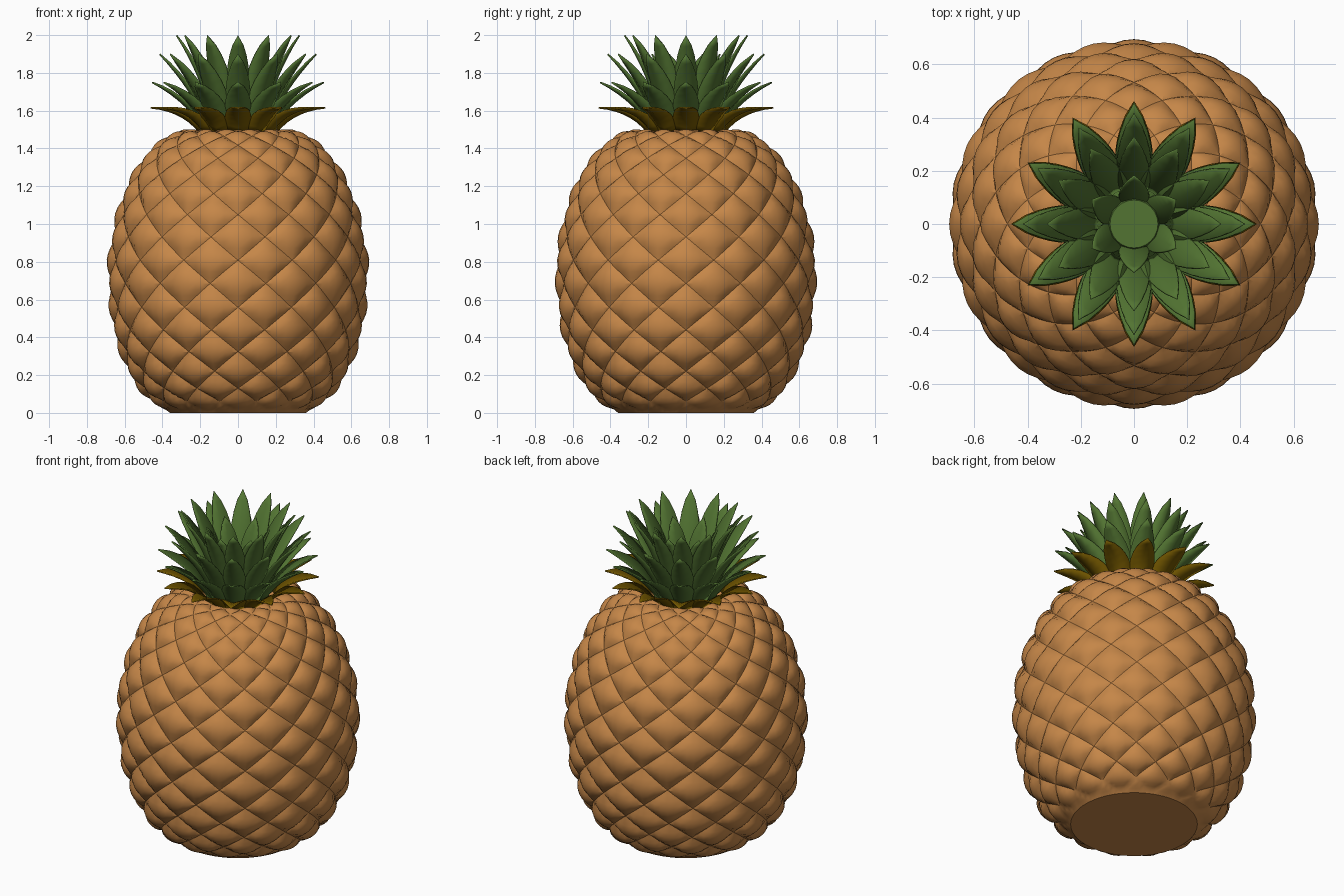
import bpy, bmesh, math
from mathutils import Vector

if "Cube" in bpy.data.objects:
    bpy.data.objects.remove(bpy.data.objects["Cube"])


def material(name, rgb):
    m = bpy.data.materials.new(name)
    m.diffuse_color = (*rgb, 1)
    m.use_nodes = True
    m.node_tree.nodes["Principled BSDF"].inputs["Base Color"].default_value = m.diffuse_color
    return m


def finish(bm, name, mat, angle):
    bmesh.ops.recalc_face_normals(bm, faces=bm.faces)
    me = bpy.data.meshes.new(name)
    bm.to_mesh(me)
    bm.free()
    me.materials.append(mat)
    ob = bpy.data.objects.new(name, me)
    bpy.context.collection.objects.link(ob)
    bpy.ops.object.select_all(action='DESELECT')
    ob.select_set(True)
    bpy.context.view_layer.objects.active = ob
    bpy.ops.object.shade_smooth_by_angle(angle=math.radians(angle))
    return ob


skin = material("orange_brown_skin", (0.56, 0.24, 0.065))
green = material("leaf_green", (0.085, 0.175, 0.032))
olive = material("olive_leaf", (0.17, 0.095, 0.0))

# fruit outline (radius, height)
PROFILE = [Vector(p) for p in [
    (.36, .008), (.44, .04), (.52, .11), (.585, .21), (.64, .34), (.675, .48), (.69, .62),
    (.697, .78), (.675, .95), (.64, 1.09), (.585, 1.23), (.51, 1.35), (.42, 1.44),
    (.32, 1.495), (.22, 1.50), (.15, 1.49)]]


def smooth_curve(pts, steps):
    out = []
    for i in range(len(pts) - 1):
        a, b, c, d = pts[max(i - 1, 0)], pts[i], pts[i + 1], pts[min(i + 2, len(pts) - 1)]
        for k in range(steps):
            t = k / steps
            out.append(.5 * (2 * b + (c - a) * t + (2 * a - 5 * b + 4 * c - d) * t**2
                             + (3 * b - a - 3 * c + d) * t**3))
    return out + [pts[-1]]


# resample so diamonds shrink towards both ends
AROUND, HIGH, SUB = 14, 9, 8
curve = smooth_curve(PROFILE, 20)
dist = [0]
for a, b in zip(curve, curve[1:]):
    dist.append(dist[-1] + (b - a).length / ((a.x + b.x) / 2) ** .6)
rows, k = [], 0
for j in range(HIGH * SUB + 1):
    s = dist[-1] * j / (HIGH * SUB)
    while k < len(dist) - 2 and dist[k + 1] < s:
        k += 1
    f = (s - dist[k]) / (dist[k + 1] - dist[k])
    tangent = (curve[k + 1] - curve[k]).normalized()
    rows.append((curve[k].lerp(curve[k + 1], f), Vector((tangent.y, -tangent.x))))

# fruit body: puffed diamonds between two sets of spiral grooves
bm = bmesh.new()
cols = AROUND * SUB
grid = []
for j, (p, n) in enumerate(rows):
    ring = []
    for i in range(cols):
        puff = abs(math.sin(math.pi * (i + j) / SUB) * math.sin(math.pi * (i - j) / SUB)) ** .6
        depth = .033 * min(1, p.x / .6) * min(1, j / 5)
        q = p - n * depth * (1 - puff)
        ang = 2 * math.pi * i / cols - math.pi / 2
        ring.append(bm.verts.new((q.x * math.cos(ang), q.x * math.sin(ang), max(q.y, 0))))
    grid.append(ring)
for j in range(len(rows) - 1):
    for i in range(cols):
        a, b = grid[j][i], grid[j][(i + 1) % cols]
        c, d = grid[j + 1][(i + 1) % cols], grid[j + 1][i]
        tris = ((a, b, d), (b, c, d)) if (i + j + 1) % SUB == 0 else ((a, b, c), (a, c, d))
        for t in tris:
            bm.faces.new(t)
for v in grid[0]:
    v.co.z = 0
bm.faces.new(grid[0])
bm.faces.new(grid[-1])
finish(bm, "fruit_body", skin, 35)


# one ring of pointed, cupped leaves
def leaf_ring(name, mat, count, base, ctrl, tip, half_width, phase=0):
    bm = bmesh.new()
    base, ctrl, tip = Vector(base), Vector(ctrl), Vector(tip)
    steps = 7
    for n in range(count):
        ang = 2 * math.pi * (n + phase) / count - math.pi / 2
        out = Vector((math.cos(ang), math.sin(ang), 0))
        side = Vector((-out.y, out.x, 0))
        prev = None
        for k in range(steps):
            t = k / steps
            p = base * (1 - t)**2 + ctrl * 2 * t * (1 - t) + tip * t * t
            w = half_width * (1 - t) ** .8 * (.7 + 1.3 * t)
            mid = out * p.x + Vector((0, 0, p.y))
            lift = (Vector((0, 0, .25)) - out * .2) * w
            cur = [bm.verts.new(mid + lift - side * w), bm.verts.new(mid),
                   bm.verts.new(mid + lift + side * w)]
            if prev:
                for m in (0, 1):
                    bm.faces.new((prev[m], prev[m + 1], cur[m + 1], cur[m]))
            prev = cur
        end = bm.verts.new(out * tip.x + Vector((0, 0, tip.y)))
        bm.faces.new((prev[0], prev[1], end))
        bm.faces.new((prev[1], prev[2], end))
    ob = finish(bm, name, mat, 40)
    mod = ob.modifiers.new("thickness", 'SOLIDIFY')
    mod.thickness = .008
    mod.offset = 0


# crown of leaves, from the outside in
leaf_ring("dry_leaves", olive, 12, (.20, 1.48), (.29, 1.60), (.462, 1.615), .085)
leaf_ring("outer_leaves", green, 12, (.19, 1.51), (.27, 1.65), (.455, 1.75), .085)
leaf_ring("middle_leaves", green, 12, (.17, 1.54), (.25, 1.72), (.415, 1.90), .08)
leaf_ring("upper_leaves", green, 12, (.14, 1.57), (.20, 1.80), (.325, 1.998), .075)
leaf_ring("inner_leaves", green, 6, (.09, 1.60), (.12, 1.75), (.18, 1.90), .07)

# core of the crown
bm = bmesh.new()
bmesh.ops.create_cone(bm, cap_ends=True, segments=24, radius1=.18, radius2=.09, depth=.17)
bmesh.ops.translate(bm, verts=bm.verts, vec=(0, 0, 1.565))
finish(bm, "crown_core", green, 40)
